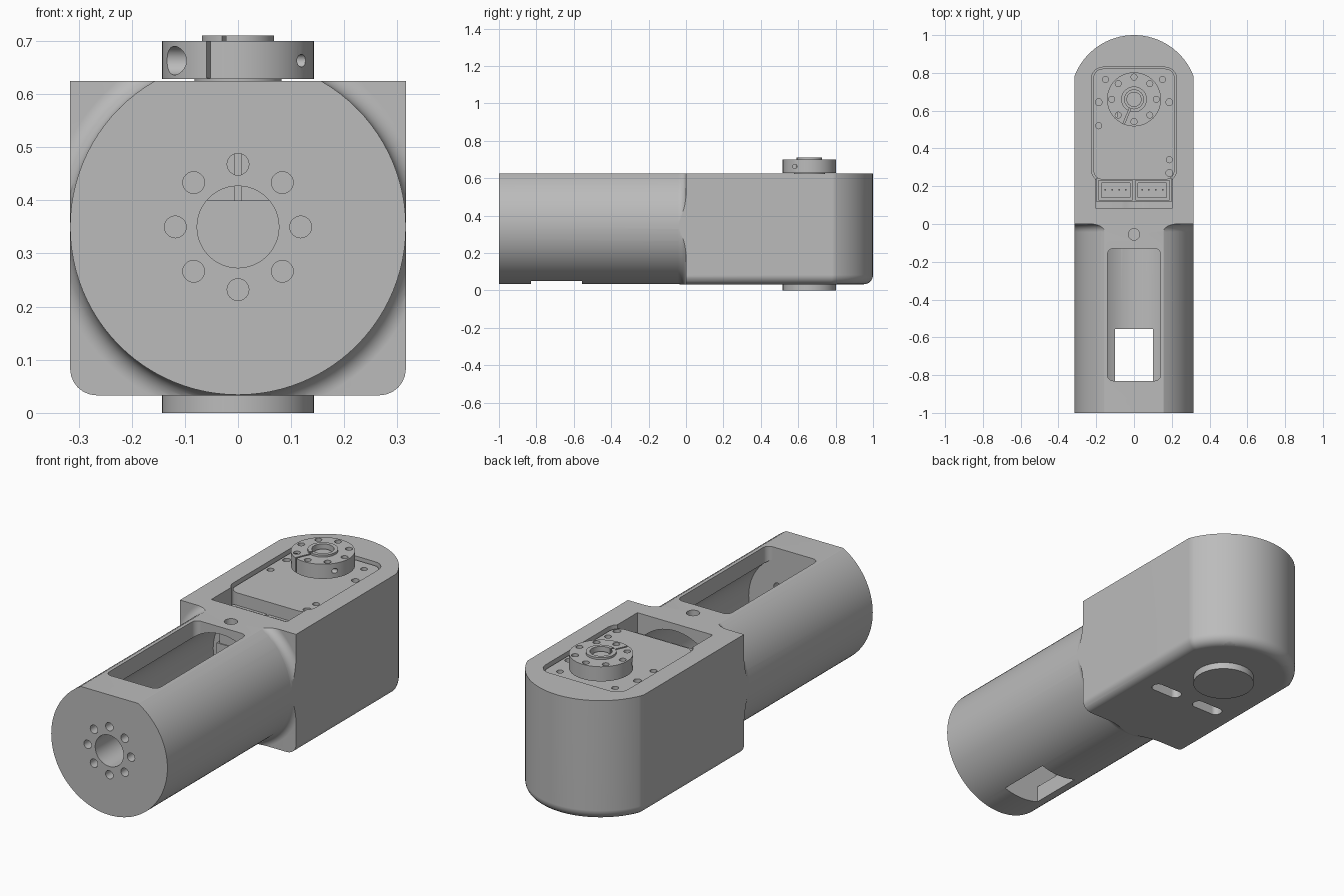
import bpy, bmesh, math
from mathutils import Matrix, Vector

if "Cube" in bpy.data.objects:
    bpy.data.objects.remove(bpy.data.objects["Cube"], do_unlink=True)

gray = bpy.data.materials.new("machined gray")
gray.use_nodes = True
gray.diffuse_color = (0.5, 0.5, 0.5, 1)
gray.node_tree.nodes["Principled BSDF"].inputs["Base Color"].default_value = (0.5, 0.5, 0.5, 1)

AXIS_Z = 0.35      # height of the tube axis
TUBE_R = 0.316
TOP = 0.625
HORN_Y = 0.66      # output shaft position
FILLET = 0.04


def make(name, bm):
    bmesh.ops.recalc_face_normals(bm, faces=bm.faces)
    mesh = bpy.data.meshes.new(name)
    bm.to_mesh(mesh)
    bm.free()
    mesh.materials.append(gray)
    obj = bpy.data.objects.new(name, mesh)
    bpy.context.collection.objects.link(obj)
    return obj


def prism(name, outline, z0, z1, bevel=0):
    bm = bmesh.new()
    face = bm.faces.new([bm.verts.new((x, y, z0)) for x, y in outline])
    up = bmesh.ops.extrude_face_region(bm, geom=[face])["geom"]
    bmesh.ops.translate(bm, vec=(0, 0, z1 - z0), verts=[v for v in up if isinstance(v, bmesh.types.BMVert)])
    if bevel:
        low = [e for e in bm.edges if all(v.co.z < z0 + 1e-5 for v in e.verts)
               and not all(v.co.y < 0 for v in e.verts)]
        bmesh.ops.bevel(bm, geom=low, offset=bevel, segments=6, profile=0.5, affect='EDGES')
    return make(name, bm)


def rounded(x0, x1, y0, y1, r=0.0, steps=6):
    if not r:
        return [(x0, y0), (x1, y0), (x1, y1), (x0, y1)]
    pts = []
    corners = [(x1 - r, y1 - r), (x0 + r, y1 - r), (x0 + r, y0 + r), (x1 - r, y0 + r)]
    for k, (cx, cy) in enumerate(corners):
        for i in range(steps + 1):
            a = math.pi / 2 * (k + i / steps)
            pts.append((cx + r * math.cos(a), cy + r * math.sin(a)))
    return pts


def box(name, x0, x1, y0, y1, z0, z1, r=0.0):
    return prism(name, rounded(x0, x1, y0, y1, r), z0, z1)


def rod(name, start, end, radius, sides=32):
    a, b = Vector(start), Vector(end)
    bm = bmesh.new()
    bmesh.ops.create_cone(bm, cap_ends=True, segments=sides, radius1=radius, radius2=radius, depth=(b - a).length)
    turn = (b - a).to_track_quat('Z', 'Y').to_matrix().to_4x4()
    bm.transform(Matrix.Translation((a + b) / 2) @ turn)
    return make(name, bm)


def post(name, x, y, z0, z1, radius, sides=32):
    return rod(name, (x, y, z0), (x, y, z1), radius, sides)


def combine(obj, tools, operation='DIFFERENCE'):
    bpy.context.view_layer.objects.active = obj
    for tool in tools:
        mod = obj.modifiers.new("cut", 'BOOLEAN')
        mod.operation, mod.solver, mod.object = operation, 'EXACT', tool
        bpy.ops.object.modifier_apply(modifier=mod.name)
        bpy.data.objects.remove(tool, do_unlink=True)


def bolt_circle(radius):
    return [(radius * math.cos(k * math.pi / 4), radius * math.sin(k * math.pi / 4)) for k in range(8)]


# Motor block: straight sides, arched back, rounded lower edge
ARCH = 0.337
sweep = math.acos(TUBE_R / ARCH)
outline = [(-TUBE_R, -FILLET), (TUBE_R, -FILLET)]
for i in range(33):
    a = sweep + (math.pi - 2 * sweep) * i / 32
    outline.append((ARCH * math.cos(a), HORN_Y + 0.003 + ARCH * math.sin(a)))
housing = prism("arm_housing", outline, 0.033, 0.7, bevel=0.05)

# Concave blend where the block meets the tube
profile = [(TUBE_R, -0.1)]
for i in range(9):
    a = math.pi / 2 * i / 8
    profile.append((TUBE_R + FILLET * (1 - math.cos(a)), FILLET * (math.sin(a) - 1)))
profile += [(0.7, 0), (0.7, -0.1)]
bm = bmesh.new()
SIDES = 96
rings = [[bm.verts.new((r * math.cos(t), y, AXIS_Z + r * math.sin(t))) for r, y in profile]
         for t in (2 * math.pi * k / SIDES for k in range(SIDES))]
n = len(profile)
for k in range(SIDES):
    p, q = rings[k], rings[(k + 1) % SIDES]
    for j in range(n):
        bm.faces.new((p[j], p[(j + 1) % n], q[(j + 1) % n], q[j]))
combine(housing, [make("blend_cutter", bm)])

# Tube with flat top, hollow core and openings
combine(housing, [rod("tube", (0, -1, AXIS_Z), (0, 0.05, AXIS_Z), TUBE_R, SIDES)], 'UNION')
cuts = [
    box("flat_cut", -1, 1, -2, 2, TOP, 1),
    rod("core", (0, -0.83, AXIS_Z), (0, 0.15, AXIS_Z), 0.24, 64),
    box("top_slot", -0.14, 0.14, -0.83, -0.13, 0.4, 0.8, 0.03),
    box("bottom_window", -0.1, 0.1, -0.83, -0.555, -0.1, 0.3),
    box("motor_pocket", -0.225, 0.225, 0.225, 0.83, 0.08, 0.8, 0.06),
    box("connector_bay", -0.205, 0.205, 0.085, 0.3, 0.12, 0.8),
    post("horn_opening", 0, HORN_Y, -0.1, 0.2, 0.15, 48),
    rod("shaft_bore", (0, -1.1, AXIS_Z), (0, -0.8, AXIS_Z), 0.077, 48),
    post("screw_front", 0, -0.93, 0.5, 0.8, 0.03),
    post("screw_rear", 0, -0.055, 0.5, 0.8, 0.03),
]
for x, z in bolt_circle(0.118):
    cuts.append(rod("bolt", (x, -1.1, AXIS_Z + z), (x, -0.8, AXIS_Z + z), 0.0205, 24))
for s in (-1, 1):
    cuts.append(post("corner_hole", s * 0.165, 0.9, -0.1, 0.8, 0.03))
    cuts.append(box("vent", s * 0.125 - 0.08, s * 0.125 + 0.08, 0.36, 0.42, -0.1, 0.15, 0.025))
    for y in (0.27, 0.645):
        cuts.append(post("floor_hole", s * 0.187, y, -0.1, 0.15, 0.018, 24))
combine(housing, cuts)

# Servo motor body seated in the pocket
servo = box("servo_body", -0.215, 0.215, 0.235, 0.822, 0.09, 0.61, 0.05)
cuts = [post("through", x, y, 0, 0.8, 0.018, 24) for x, y in ((-0.187, 0.645), (0.187, 0.645), (0.187, 0.27))]
cuts += [post("blind", x, y, 0.57, 0.8, 0.016, 24)
         for x, y in ((-0.15, 0.765), (0.15, 0.765), (-0.187, 0.52), (0.187, 0.34))]
cuts.append(post("low_hole", -0.187, 0.27, 0, 0.3, 0.018, 24))
combine(servo, cuts)

# Connector sockets with pins
shelf = box("connector_shelf", -0.2, 0.2, 0.12, 0.24, 0.14, 0.4)
sockets, pins = [], []
for s in (-1, 1):
    socket = box("connector_socket", s * 0.097 - 0.09, s * 0.097 + 0.09, 0.125, 0.232, 0.4, 0.55)
    combine(socket, [box("well", s * 0.097 - 0.075, s * 0.097 + 0.075, 0.14, 0.218, 0.44, 0.7)])
    sockets.append(socket)
    for k in range(4):
        x = s * 0.097 + (k - 1.5) * 0.036
        pins.append(box("connector_pin", x - 0.004, x + 0.004, 0.178, 0.186, 0.43, 0.53))

# Output horn: clamp ring with slit, pinch screw holes and bolt circle
horn = post("output_horn", 0, HORN_Y, 0.628, 0.7, 0.143, 64)
combine(horn, [post("collar", 0, HORN_Y, 0.69, 0.71, 0.068, 48),
               post("neck", 0, HORN_Y, 0.6, 0.64, 0.082, 48)], 'UNION')
slit = box("slit", -0.004, 0.004, -0.2, -0.02, 0.63, 0.8)
slit.data.transform(Matrix.Translation((0, HORN_Y, 0)) @ Matrix.Rotation(-0.4, 4, 'Z'))
cuts = [post("bore", 0, HORN_Y, 0.62, 0.8, 0.05, 32), slit,
        rod("pinch_head", (-0.2, 0.582, 0.663), (-0.09, 0.582, 0.663), 0.027),
        rod("pinch_thread", (0.08, 0.582, 0.663), (0.2, 0.582, 0.663), 0.012, 20)]
cuts += [post("bolt", x, HORN_Y + y, 0.65, 0.8, 0.016, 24) for x, y in bolt_circle(0.118)]
combine(horn, cuts)
hub = post("output_shaft", 0, HORN_Y, 0.61, 0.69, 0.04)

# Idler horn under the block
idler = post("idler_horn", 0, HORN_Y, 0, 0.12, 0.143, 64)
cuts = [post("recess", 0, HORN_Y, -0.1, 0.025, 0.08, 48)]
cuts += [post("bolt", x, HORN_Y + y, -0.1, 0.05, 0.016, 24) for x, y in bolt_circle(0.115)]
combine(idler, cuts)
idler_hub = post("idler_hub", 0, HORN_Y, 0.01, 0.08, 0.055)
combine(idler_hub, [post("dimple", 0, HORN_Y, -0.1, 0.03, 0.018, 24)])

# Smooth shading on curved faces, crisp edges elsewhere
for obj in [housing, servo, shelf, horn, hub, idler, idler_hub] + sockets + pins:
    bpy.ops.object.select_all(action='DESELECT')
    obj.select_set(True)
    bpy.context.view_layer.objects.active = obj
    bpy.ops.object.shade_smooth_by_angle(angle=math.radians(30))
    mod = obj.modifiers.new("weighted normals", 'WEIGHTED_NORMAL')
    mod.keep_sharp = True
